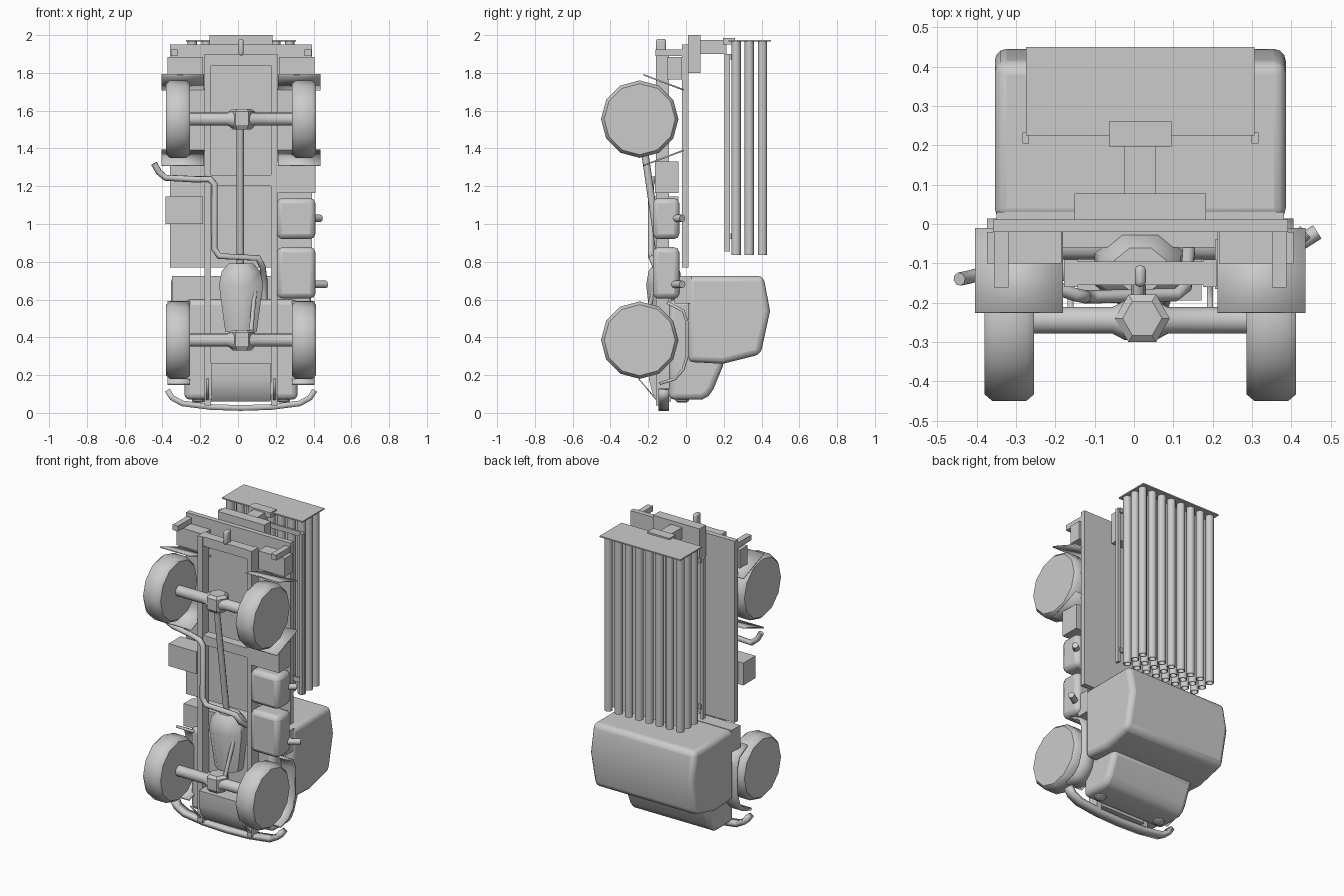
import bpy, bmesh, math
from mathutils import Matrix, Vector

if "Cube" in bpy.data.objects:
    bpy.data.objects.remove(bpy.data.objects["Cube"])

CX = 0.016  # vehicle centre line; meshes are built around local x = 0
grey = bpy.data.materials.new("plain_grey")
grey.diffuse_color = (0.6, 0.6, 0.6, 1)
grey.use_nodes = True
grey.node_tree.nodes["Principled BSDF"].inputs["Base Color"].default_value = grey.diffuse_color


def add(name, bm, mirror=False, bevel=0, segs=2, angle=40):
    bmesh.ops.recalc_face_normals(bm, faces=bm.faces)
    for f in bm.faces:
        f.smooth = True
    me = bpy.data.meshes.new(name)
    bm.to_mesh(me)
    bm.free()
    me.set_sharp_from_angle(angle=math.radians(angle))
    me.materials.append(grey)
    ob = bpy.data.objects.new(name, me)
    ob.location.x = CX
    bpy.context.collection.objects.link(ob)
    if bevel:
        m = ob.modifiers.new("bevel", 'BEVEL')
        m.width, m.segments, m.limit_method = bevel, segs, 'ANGLE'
    if mirror:
        ob.modifiers.new("mirror", 'MIRROR').use_mirror_merge = False
    return ob


def box(name, x, y, z, **kw):
    bm = bmesh.new()
    size = Vector((x[1] - x[0], y[1] - y[0], z[1] - z[0]))
    mid = Vector((x[0] + x[1], y[0] + y[1], z[0] + z[1])) / 2
    bmesh.ops.create_cube(bm, size=1, matrix=Matrix.Translation(mid) @ Matrix.Diagonal(size).to_4x4())
    return add(name, bm, **kw)


def extrude(name, pts, x0, x1, **kw):
    """Side profile (y, z) pulled along x."""
    bm = bmesh.new()
    f = bm.faces.new([bm.verts.new((x0, y, z)) for y, z in pts])
    r = bmesh.ops.extrude_face_region(bm, geom=[f])
    bmesh.ops.translate(bm, vec=(x1 - x0, 0, 0), verts=[v for v in r["geom"] if isinstance(v, bmesh.types.BMVert)])
    return add(name, bm, **kw)


def strip(name, lo, hi, thick, **kw):
    """Sheet between two matching rows of points."""
    bm = bmesh.new()
    rows = [(bm.verts.new(a), bm.verts.new(b)) for a, b in zip(lo, hi)]
    for (a, b), (c, d) in zip(rows, rows[1:]):
        bm.faces.new((a, b, d, c))
    ob = add(name, bm, **kw)
    m = ob.modifiers.new("thickness", 'SOLIDIFY')
    m.thickness, m.offset = thick, 0
    return ob


def lathe(bm, prof, n, mat):
    """Capped revolve of (radius, height) points around z, then placed by mat."""
    rings = [[bm.verts.new(mat @ Vector((r * math.cos(2 * math.pi * i / n),
                                         r * math.sin(2 * math.pi * i / n), h)))
              for i in range(n)] for r, h in prof]
    for a, b in zip(rings, rings[1:]):
        for i in range(n):
            j = (i + 1) % n
            bm.faces.new((a[i], a[j], b[j], b[i]))
    bm.faces.new(rings[0][::-1])
    bm.faces.new(rings[-1])


def pipe(name, pts, r):
    cu = bpy.data.curves.new(name, 'CURVE')
    cu.dimensions, cu.bevel_depth, cu.bevel_resolution, cu.use_fill_caps = '3D', r, 2, True
    sp = cu.splines.new('POLY')
    sp.points.add(len(pts) - 1)
    for p, co in zip(sp.points, pts):
        p.co = (*co, 1)
    cu.materials.append(grey)
    ob = bpy.data.objects.new(name, cu)
    ob.location.x = CX
    bpy.context.collection.objects.link(ob)
    return ob


ALONG_X = Matrix.Rotation(math.pi / 2, 4, 'Y')

# wheels, axles and differentials
for end, z in (("front", 0.385), ("rear", 1.555)):
    at = Matrix.Translation((0, -0.245, z)) @ ALONG_X
    bm = bmesh.new()
    lathe(bm, [(0.188, 0.27), (0.205, 0.29), (0.205, 0.376), (0.188, 0.396)], 12, at)
    add(end + "_wheels", bm, mirror=True)
    bm = bmesh.new()
    lathe(bm, [(0.034, -0.28), (0.034, -0.07), (0.05, -0.04), (0.05, 0.04), (0.034, 0.07), (0.034, 0.28)], 16, at)
    add(end + "_axle", bm)
    bm = bmesh.new()
    lathe(bm, [(0.05, -0.055), (0.07, -0.03), (0.07, 0.04), (0.05, 0.055)], 6,
          Matrix.Translation((0.005, -0.24, z)))
    add(end + "_differential", bm, angle=20)

# ladder frame
box("frame_rails", (0.16, 0.194), (-0.16, -0.09), (0.04, 1.9), mirror=True)
for i, z in enumerate((0.1, 1.2, 1.84)):
    box("frame_crossmember_%d" % i, (-0.165, 0.165), (-0.155, -0.095), (z, z + 0.06))
box("tow_hook", (-0.014, 0.014), (-0.16, -0.105), (1.89, 1.98), bevel=0.012)

# gearbox and drive shaft
bm = bmesh.new()
squash = Matrix.Translation((0, -0.115, 0)) @ Matrix.Diagonal((1.1, 0.9, 1, 1)) @ Matrix.Rotation(math.pi / 8, 4, 'Z')
lathe(bm, [(0.082, 0.43), (0.115, 0.68), (0.1, 0.75), (0.065, 0.79)], 8, squash)
add("gearbox", bm)
pipe("drive_shaft", [(-0.004, -0.24, 1.53), (-0.004, -0.13, 0.77)], 0.019)
pipe("front_drive_shaft", [(0.08, -0.15, 0.72), (0.05, -0.24, 0.4)], 0.012)

# engine sump
extrude("engine_sump", [(-0.08, 0.06), (-0.14, 0.06), (-0.175, 0.1), (-0.195, 0.17), (-0.195, 0.265), (-0.08, 0.265)],
        -0.16, 0.156)

# cab and bonnet
extrude("cab", [(0.01, 0.725), (0.41, 0.725), (0.445, 0.54), (0.395, 0.31), (0.195, 0.26), (0.01, 0.27)],
        -0.37, 0.37, bevel=0.03, segs=3)
extrude("bonnet", [(-0.09, 0.6), (0.1, 0.6), (0.205, 0.27), (0.18, 0.21), (0.145, 0.125), (0.12, 0.09),
                   (0.085, 0.07), (-0.09, 0.07)], -0.3, 0.3, bevel=0.03, segs=3)
box("cab_floor", (-0.365, 0.365), (-0.06, 0.03), (0.58, 0.725))
bm = bmesh.new()
lathe(bm, [(0.036, 0.075), (0.034, 0.062), (0.02, 0.054)], 16, Matrix.Translation((0.225, -0.02, 0)))
add("headlights", bm, mirror=True)

# front mudguards
arch = [(-0.14, 0.155), (-0.06, 0.18), (-0.015, 0.23), (0.006, 0.3), (0.006, 0.48), (-0.015, 0.54), (-0.1, 0.585)]
strip("front_mudguards", [(0.27, y, z) for y, z in arch], [(0.39, y, z) for y, z in arch], 0.016, mirror=True)

# curved bumper with brackets
half = [(0.39, 0.12), (0.365, 0.08), (0.31, 0.05), (0.16, 0.031), (0, 0.026)]
curve = half + [(-x, z) for x, z in half[-2::-1]]
strip("bumper", [(x, -0.145, z) for x, z in curve], [(x, -0.09, z) for x, z in curve], 0.03)
strip("bumper_stays", [(0.17, -0.14, 0.05), (0.17, -0.25, 0.18)], [(0.185, -0.14, 0.05), (0.185, -0.25, 0.18)],
      0.006, mirror=True)

# load bed
box("load_bed", (-0.375, 0.375), (-0.02, 0.012), (0.77, 1.95))
for end, zi, zo in (("front", 1.39, 1.31), ("rear", 1.71, 1.79)):
    strip(end + "_mud_flaps", [(0.196, -0.012, zi), (0.196, -0.225, zo)], [(0.42, -0.012, zi), (0.42, -0.225, zo)],
          0.008, mirror=True)
box("rear_lockers", (0.2, 0.39), (-0.1, -0.02), (1.765, 1.885), mirror=True)
box("tail_brackets", (0.335, 0.372), (-0.162, -0.015), (1.89, 1.925), mirror=True)

# side tanks, fillers and tool boxes
for i, (z0, z1, zf, out) in enumerate(((0.92, 1.137, 1.03, 0.42), (0.605, 0.877, 0.68, 0.45))):
    box("fuel_tank_%d" % i, (0.19, 0.394), (-0.175, -0.035), (z0, z1), bevel=0.028)
    pipe("tank_filler_%d" % i, [(0.34, -0.09, zf), (out, -0.02, zf)], 0.02)
box("right_tool_box", (0.19, 0.394), (-0.165, -0.04), (1.165, 1.33))
box("left_tool_box", (-0.4, -0.2), (-0.165, -0.04), (1.0, 1.145))

# exhaust
pipe("exhaust", [(-0.46, -0.14, 1.32), (-0.435, -0.135, 1.275), (-0.4, -0.125, 1.245), (-0.25, -0.15, 1.237),
                 (-0.165, -0.18, 1.237), (-0.14, -0.185, 1.21), (-0.142, -0.185, 0.87), (-0.115, -0.185, 0.83),
                 (0.09, -0.18, 0.82), (0.115, -0.16, 0.77), (0.124, -0.06, 0.7), (0.124, -0.05, 0.56)], 0.017)

# rack mount and cradle
box("rack_pedestal", (-0.167, 0.167), (0.01, 0.077), (1.8, 2.0))
box("rack_arm", (-0.04, 0.04), (0.07, 0.215), (1.9, 1.975))
box("rack_joint", (-0.079, 0.079), (0.197, 0.26), (1.95, 1.985))
box("cradle_rails", (0.283, 0.3), (0.205, 0.232), (0.855, 1.9), mirror=True)
for i, z in enumerate((0.935, 1.885)):
    box("cradle_bar_%d" % i, (-0.29, 0.29), (0.228, 0.24), (z - 0.015, z + 0.015))

# launch tubes, open at the lower end
bm = bmesh.new()
for col in range(8):
    for y in (0.265, 0.335, 0.405):
        lathe(bm, [(0.025, 1.97), (0.025, 0.835), (0.02, 0.835), (0.02, 1.9)], 12,
              Matrix.Translation((-0.258 + col * 0.0737, y, 0)))
add("launch_tubes", bm)
box("tube_end_plate", (-0.29, 0.29), (0.225, 0.45), (1.967, 1.975))
